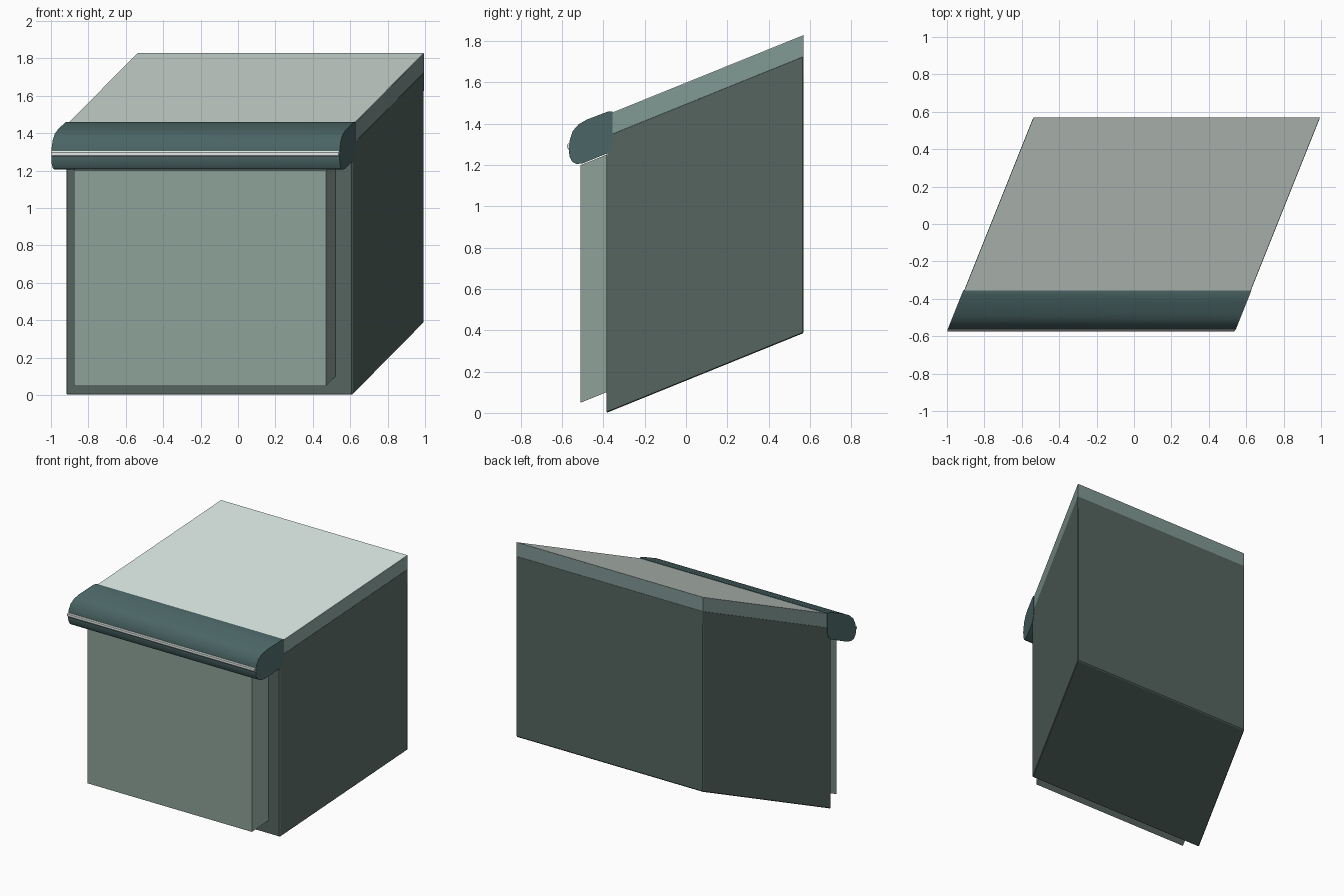
import bpy, bmesh

if "Cube" in bpy.data.objects:
    bpy.data.objects.remove(bpy.data.objects["Cube"])

Y0 = -0.385            # front plane of the cabinet
KX, KZ = 0.40, 0.405   # oblique lean: x and z shift per unit of depth


def material(name, rgb):
    m = bpy.data.materials.new(name)
    m.diffuse_color = (*rgb, 1)
    m.use_nodes = True
    m.node_tree.nodes["Principled BSDF"].inputs["Base Color"].default_value = m.diffuse_color
    return m


def finish(name, bm, mat, bevel=0.0):
    """Bevel, lean the mesh backwards and store it as an object."""
    if bevel:
        bmesh.ops.bevel(bm, geom=bm.edges[:], offset=bevel, segments=1, affect='EDGES')
    bmesh.ops.recalc_face_normals(bm, faces=bm.faces[:])
    for v in bm.verts:
        d = v.co.y - Y0
        v.co.x += KX * d
        v.co.z += KZ * d
    me = bpy.data.meshes.new(name)
    bm.to_mesh(me)
    bm.free()
    me.materials.append(mat)
    ob = bpy.data.objects.new(name, me)
    bpy.context.collection.objects.link(ob)
    return ob


def box(name, x, y, z, mat, bevel=0.0):
    bm = bmesh.new()
    bmesh.ops.create_cube(bm, size=1)
    for v in bm.verts:
        v.co = [r[0] if c < 0 else r[1] for c, r in zip(v.co, (x, y, z))]
    return finish(name, bm, mat, bevel)


def extrude_profile(name, pts, x, mat):
    """Extrude a (y, z) outline, given in final leaning space, along x."""
    bm = bmesh.new()
    face = bm.faces.new([bm.verts.new((x[0], py, pz - KZ * (py - Y0))) for py, pz in pts])
    new = bmesh.ops.extrude_face_region(bm, geom=[face])['geom']
    bmesh.ops.translate(bm, vec=(x[1] - x[0], 0, 0),
                        verts=[g for g in new if isinstance(g, bmesh.types.BMVert)])
    return finish(name, bm, mat)


dark = material("dark_shell", (0.09, 0.13, 0.115))
mid = material("mid_green", (0.22, 0.32, 0.30))
pale = material("pale_green", (0.27, 0.36, 0.32))
light = material("light_top", (0.62, 0.70, 0.66))
teal = material("dark_teal", (0.07, 0.13, 0.13))
white = material("trim_white", (0.75, 0.82, 0.79))

L, R, BACK = -0.92, 0.613, 0.57

# Cabinet shell, lid and top sheet
box("cabinet", (L, R), (Y0, BACK), (0, 1.343), dark, 0.005)
box("lid", (L + 0.001, R - 0.001), (Y0 + 0.001, BACK - 0.001), (1.24, 1.44), mid)
box("top_sheet", (L + 0.002, R - 0.002), (Y0 + 0.002, BACK - 0.002), (1.435, 1.443), light)

# Front door block running through the cabinet
box("door_panel", (L + 0.092, R - 0.092), (-0.51, BACK - 0.001), (0.10, 1.25), pale)

# Rounded hood above the door
hood = extrude_profile("hood", [
    (-0.355, 1.46), (-0.375, 1.46), (-0.42, 1.443), (-0.48, 1.42), (-0.52, 1.397),
    (-0.548, 1.365), (-0.562, 1.325), (-0.568, 1.28), (-0.564, 1.24), (-0.55, 1.215),
    (-0.53, 1.205), (-0.50, 1.208), (-0.385, 1.255), (-0.365, 1.275), (-0.355, 1.31)],
    (L - 0.005, R + 0.003), teal)

# Light trim rail along the hood front
extrude_profile("hood_trim", [
    (-0.555, 1.305), (-0.570, 1.304), (-0.575, 1.298), (-0.575, 1.282),
    (-0.570, 1.276), (-0.555, 1.275)], (L - 0.003, R + 0.001), white)

bpy.context.view_layer.objects.active = hood
hood.select_set(True)
bpy.ops.object.shade_smooth_by_angle(angle=0.5)
